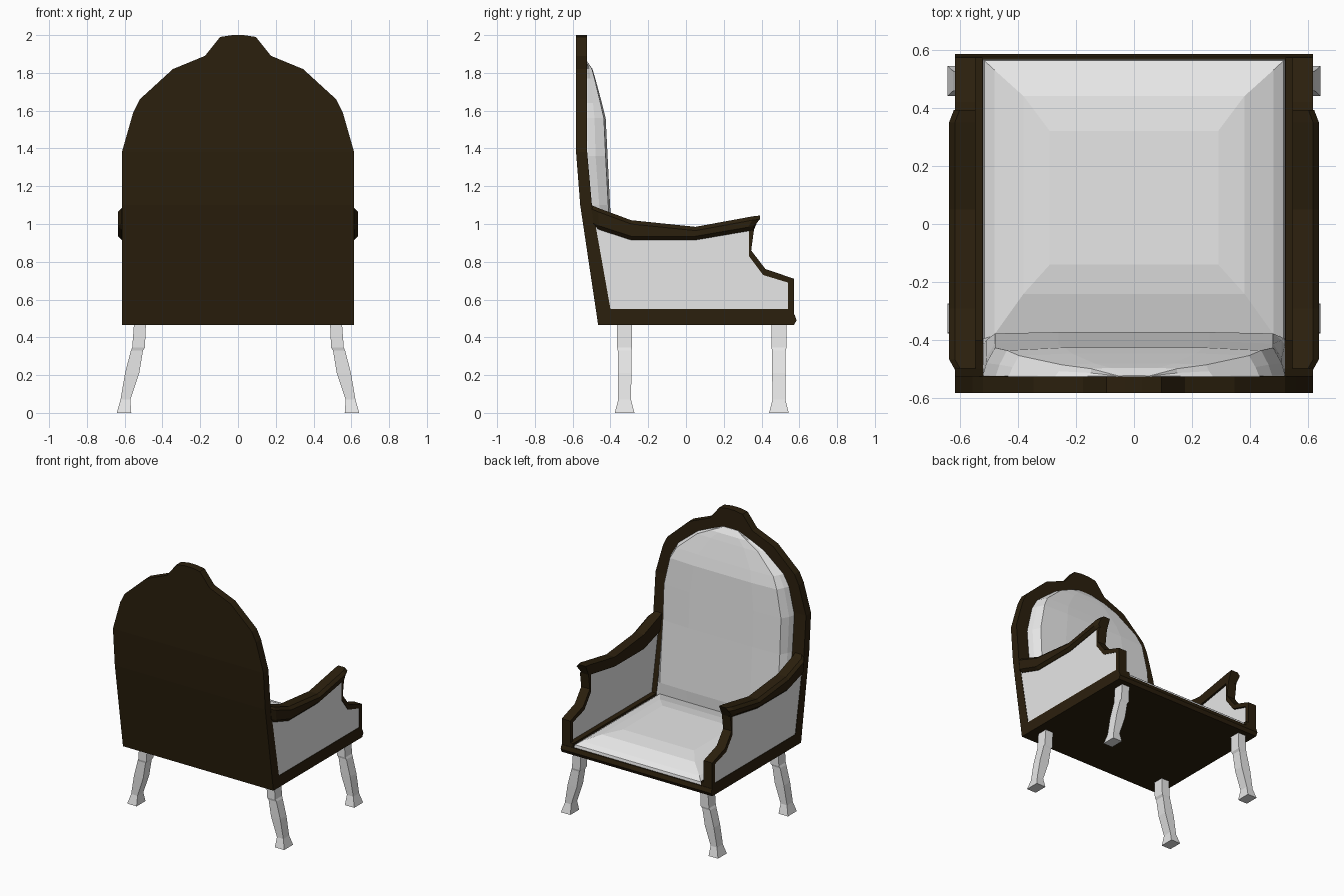
import bpy, bmesh


def material(name, rgb):
    m = bpy.data.materials.new(name)
    m.diffuse_color = (*rgb, 1)
    return m


WOOD = material("dark wood", (0.024, 0.014, 0.004))
CLOTH = material("pale grey", (0.8, 0.8, 0.8))


def loft(name, rings, mat):
    """Skin a list of equal-length point rings and cap both ends."""
    bm = bmesh.new()
    vs = [[bm.verts.new(p) for p in r] for r in rings]
    n = len(rings[0])
    for a, b in zip(vs, vs[1:]):
        for i in range(n):
            j = (i + 1) % n
            bm.faces.new((a[i], a[j], b[j], b[i]))
    bm.faces.new(vs[0])
    bm.faces.new(vs[-1])
    bmesh.ops.recalc_face_normals(bm, faces=bm.faces)
    me = bpy.data.meshes.new(name)
    bm.to_mesh(me)
    bm.free()
    me.materials.append(mat)
    ob = bpy.data.objects.new(name, me)
    bpy.context.collection.objects.link(ob)
    return ob


def prism(name, yz, x0, x1, mat):
    """Extrude a side profile across x."""
    return loft(name, [[(x, y, z) for y, z in yz] for x in (x0, x1)], mat)


def interp(z, table):
    if z <= table[0][0]:
        return table[0][1]
    for (z0, a), (z1, b) in zip(table, table[1:]):
        if z <= z1:
            return a + (b - a) * (z - z0) / (z1 - z0)
    return table[-1][1]


def y_rear(z):
    return interp(z, [(0.465, -0.465), (1.1, -0.56), (1.38, -0.582)])


def y_front(z):
    return interp(z, [(0.465, -0.385), (0.55, -0.40), (1.1, -0.498), (1.38, -0.523), (2, -0.525)])


# Back frame: arched, reclined slab with a small crest
rows = [(0.615, 0.465), (0.615, 0.8), (0.615, 1.1), (0.615, 1.38), (0.555, 1.59),
        (0.52, 1.66), (0.345, 1.82), (0.175, 1.89), (0.095, 1.99), (0.03, 2.0)]
loft("back_frame", [[(-w, y_rear(z), z), (w, y_rear(z), z),
                     (w, y_front(z), z), (-w, y_front(z), z)] for w, z in rows], WOOD)

# Back cushion rows: height, half width, face depth; steep sides and a broad face
cushion = [(0.53, 0.52, -0.38), (0.65, 0.52, -0.372), (1.1, 0.52, -0.402),
           (1.36, 0.52, -0.415), (1.56, 0.475, -0.425), (1.64, 0.43, -0.445),
           (1.77, 0.27, -0.48), (1.82, 0.16, -0.495), (1.86, 0.06, -0.522)]
rings = []
for z, w, yf in cushion:
    y0 = y_front(z)
    edge = y0 + (yf - y0) * 0.4
    side = [(w, y0 - 0.01), (w, y0 + 0.002), (w - 0.012, edge),
            (w * 0.92, yf - (yf - y0) * 0.1), (w * 0.5, yf)]
    rings.append([(x, y, z) for x, y in side] + [(-x, y, z) for x, y in reversed(side)])
loft("back_cushion", rings, CLOTH)

# Seat base with a lipped front edge
prism("seat_base", [(-0.46, 0.465), (0.572, 0.465), (0.585, 0.49), (0.575, 0.52),
                    (-0.45, 0.52)], -0.615, 0.615, WOOD)


# Seat cushion
def rect(x, y0, y1, z):
    return [(-x, y0, z), (x, y0, z), (x, y1, z), (-x, y1, z)]


loft("seat_cushion", [rect(0.52, -0.40, 0.567, 0.515), rect(0.515, -0.40, 0.562, 0.54),
                      rect(0.48, -0.38, 0.53, 0.565), rect(0.38, -0.24, 0.44, 0.605),
                      rect(0.29, -0.14, 0.32, 0.62)], CLOTH)

# Arm rail stations: y top, z top, y bottom, z bottom, outer x
rail = [(-0.50, 1.10, -0.49, 0.985, 0.617), (-0.466, 1.085, -0.46, 0.97, 0.636),
        (-0.29, 1.02, -0.29, 0.915, 0.636),
        (0.05, 0.985, 0.05, 0.915, 0.636), (0.35, 1.04, 0.33, 0.963, 0.636),
        (0.392, 1.045, 0.36, 0.97, 0.62)]
# Scrolled front post and cloth side panel profiles
post = [(0.36, 0.97), (0.345, 0.86), (0.42, 0.762), (0.572, 0.71), (0.572, 0.51),
        (0.54, 0.51), (0.54, 0.69), (0.408, 0.73), (0.333, 0.83), (0.333, 0.965)]
panel = [(-0.41, 0.54), (0.55, 0.54), (0.55, 0.695), (0.413, 0.74), (0.338, 0.84),
         (0.338, 0.98), (0.05, 0.94), (-0.29, 0.94), (-0.49, 1.0)]

# Leg stations: z, inner x, outer x, half depth
leg = [(0.48, 0.487, 0.55, 0.04), (0.345, 0.493, 0.56, 0.04), (0.33, 0.503, 0.567, 0.036),
       (0.21, 0.523, 0.598, 0.036), (0.07, 0.57, 0.622, 0.034), (0, 0.565, 0.642, 0.052)]

for side, s in (("left", -1), ("right", 1)):
    loft(side + "_arm_rail", [[(s * 0.545, yt, zt), (s * (ox - 0.02), yt, zt),
                               (s * ox, yt, zt - 0.02), (s * ox, yb, zb + 0.02),
                               (s * (ox - 0.02), yb, zb), (s * 0.545, yb, zb)]
                              for yt, zt, yb, zb, ox in rail], WOOD)
    prism(side + "_arm_post", post, s * 0.545, s * 0.615, WOOD)
    prism(side + "_arm_panel", panel, s * 0.56, s * 0.612, CLOTH)
    prism(side + "_side_rail", [(-0.45, 0.51), (0.572, 0.51), (0.572, 0.55), (-0.41, 0.55)],
          s * 0.522, s * 0.615, WOOD)
    for end, yc in (("back", -0.325), ("front", 0.492)):
        loft(f"{side}_{end}_leg", [[(s * a, yc - d, z), (s * b, yc - d, z),
                                    (s * b, yc + d, z), (s * a, yc + d, z)]
                                   for z, a, b, d in leg], CLOTH)
